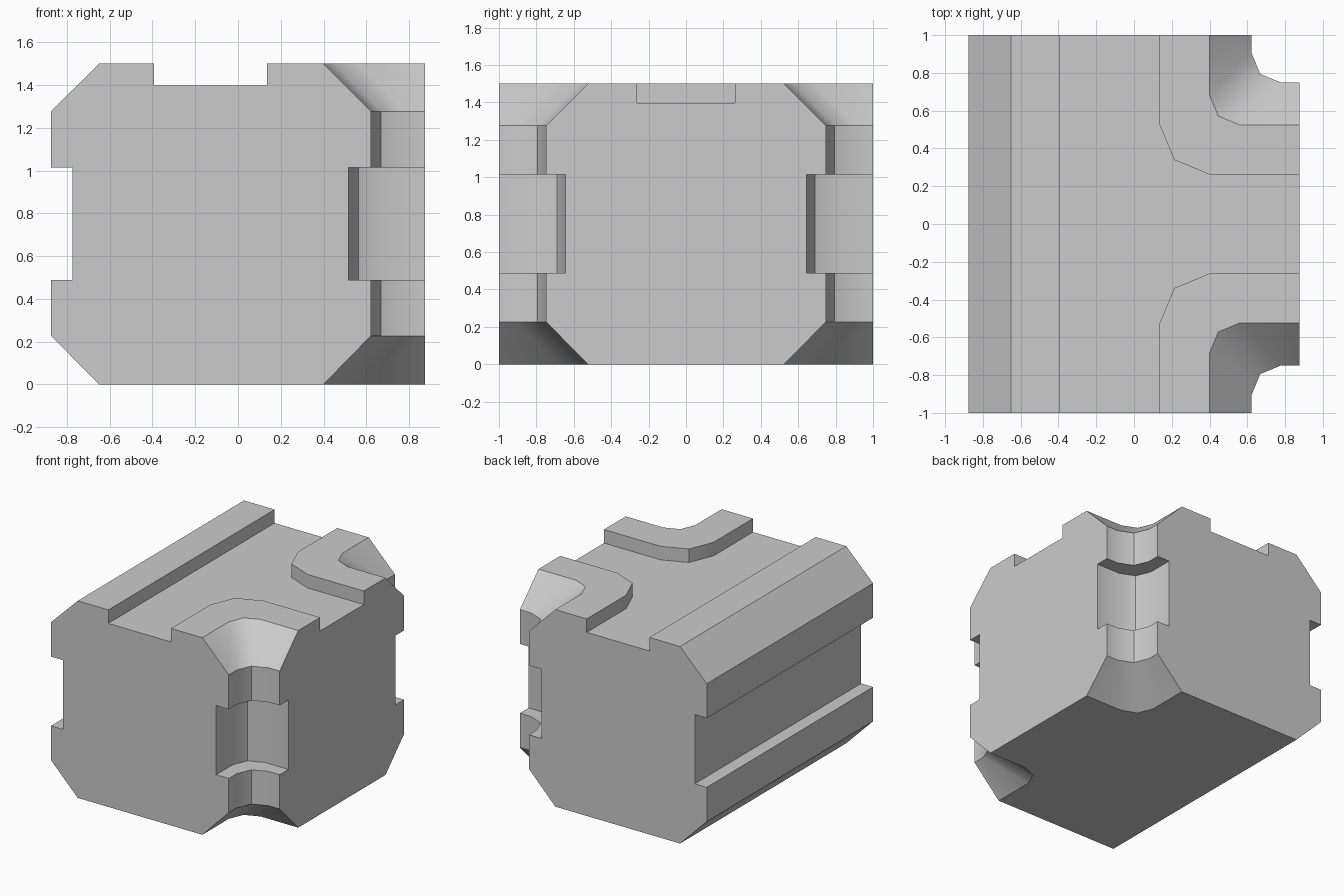
import bpy, bmesh

if "Cube" in bpy.data.objects:
    bpy.data.objects.remove(bpy.data.objects["Cube"])

RIGHT, BACK = 0.875, 1.0


def ring(bm, z, left, x, y, r):
    """Outline with a rounded inner corner at (x, +-y) on the right side."""
    k = r * 0.293
    path = [(x, BACK), (x, y + r), (x + k, y + k), (x + r, y), (RIGHT, y)]
    pts = [(left, -BACK)] + [(px, -py) for px, py in path]
    pts += path[::-1] + [(left, BACK)]
    return [bm.verts.new((px, py, z)) for px, py in pts]


# Outlines: left edge, inner corner x, y, corner radius
cap = (-0.65, 0.40, 0.525, 0.158)
wall = (-0.875, 0.622, 0.748, 0.158)
channel = (-0.775, 0.517, 0.643, 0.158)
top_groove = (-0.392, 0.136, 0.263, 0.262)

levels = [(0, cap), (0.227, wall), (0.488, wall), (0.488, channel),
          (1.015, channel), (1.015, wall), (1.277, wall), (1.5, cap),
          (1.5, top_groove), (1.397, top_groove)]

bm = bmesh.new()
rings = [ring(bm, z, *shape) for z, shape in levels]
n = len(rings[0])
for i in range(n):
    j = (i + 1) % n
    if i in (0, 5, 10):
        # Flat cut ends, notched where the grooves run out
        bm.faces.new([q[i] for q in rings[::-1]] + [q[j] for q in rings])
    else:
        # Walls, chamfers and groove sides
        for a, b in zip(rings, rings[1:]):
            bm.faces.new((a[i], a[j], b[j], b[i]))
# Underside and groove floor
bm.faces.new(rings[0][::-1])
bm.faces.new(rings[-1])
bmesh.ops.recalc_face_normals(bm, faces=bm.faces)

mesh = bpy.data.meshes.new("junction_block")
bm.to_mesh(mesh)
bm.free()
block = bpy.data.objects.new("junction_block", mesh)
bpy.context.collection.objects.link(block)
bpy.context.view_layer.objects.active = block
block.select_set(True)
bpy.ops.object.shade_smooth_by_angle(angle=0.58)
